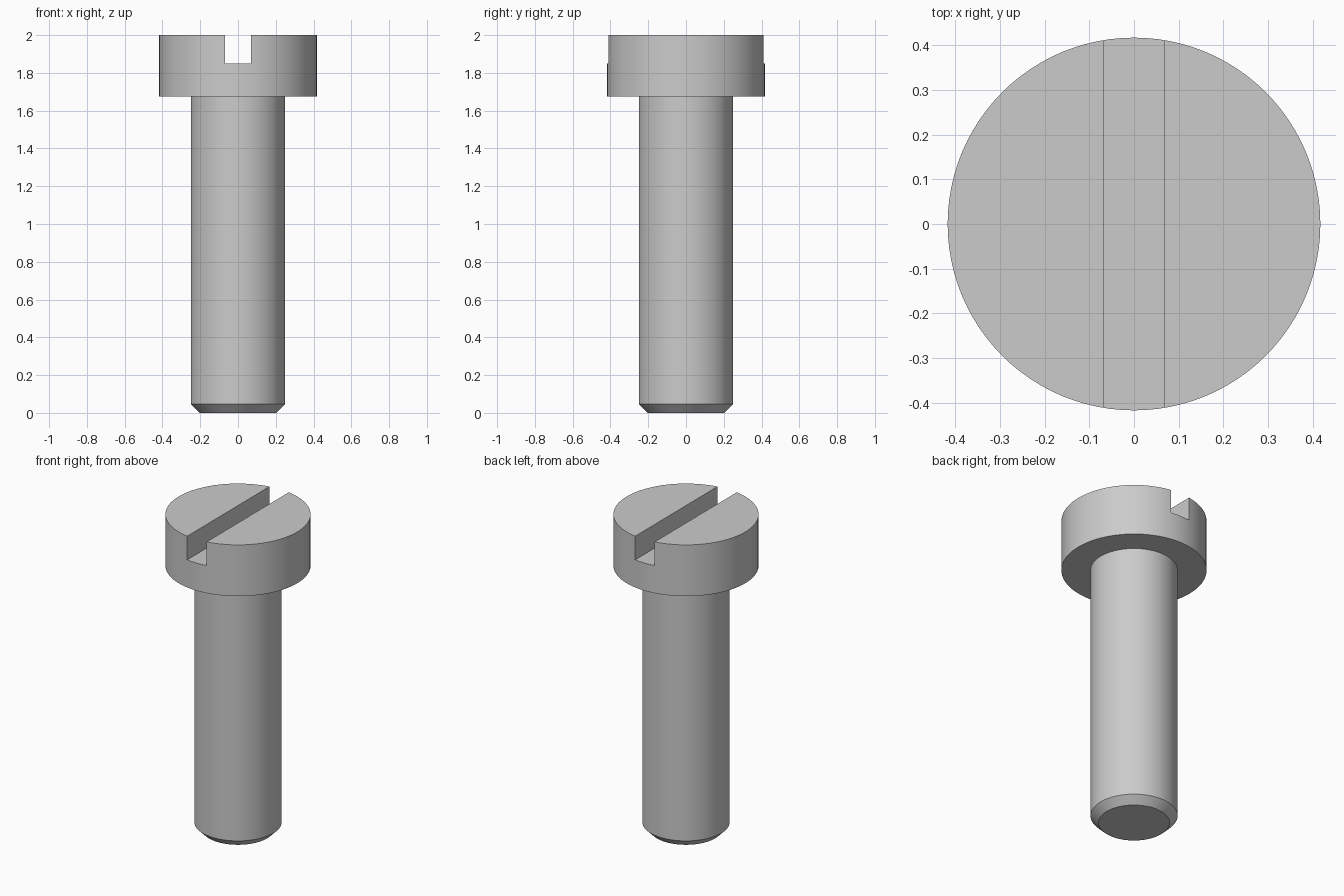
import bpy
import bmesh
from math import radians, tau
from mathutils import Matrix, Vector

if "Cube" in bpy.data.objects:
    bpy.data.objects.remove(bpy.data.objects["Cube"])

HEAD_R, HEAD_Z, TOP = 0.417, 1.675, 2.0
SHANK_R, CHAMFER = 0.25, 0.046
SLOT_W, SLOT_Z = 0.136, 1.85
SEGMENTS = 96

steel = bpy.data.materials.new("steel grey")
steel.use_nodes = True
grey = (0.6, 0.6, 0.6, 1)
steel.diffuse_color = grey
steel.node_tree.nodes["Principled BSDF"].inputs["Base Color"].default_value = grey


def add_object(name, bm):
    bmesh.ops.recalc_face_normals(bm, faces=bm.faces)
    mesh = bpy.data.meshes.new(name)
    bm.to_mesh(mesh)
    bm.free()
    mesh.materials.append(steel)
    obj = bpy.data.objects.new(name, mesh)
    bpy.context.collection.objects.link(obj)
    return obj


# Screw body: a revolved outline with flat end caps
outline = [
    (SHANK_R - CHAMFER, 0),
    (SHANK_R, CHAMFER),
    (SHANK_R, HEAD_Z),
    (HEAD_R, HEAD_Z),
    (HEAD_R, TOP),
]
bm = bmesh.new()
verts = [bm.verts.new((r, 0, z)) for r, z in outline]
edges = [bm.edges.new(pair) for pair in zip(verts, verts[1:])]
bmesh.ops.spin(bm, geom=verts + edges, cent=(0, 0, 0), axis=(0, 0, 1),
               angle=tau, steps=SEGMENTS, use_merge=True)
bmesh.ops.remove_doubles(bm, verts=bm.verts, dist=0.0001)
bmesh.ops.holes_fill(bm, edges=[e for e in bm.edges if e.is_boundary], sides=0)
screw = add_object("slotted_screw", bm)

# Driver slot, cut straight through the head from front to back
bm = bmesh.new()
depth = 2 * (TOP - SLOT_Z)
bmesh.ops.create_cube(bm, size=1, matrix=Matrix.Translation((0, 0, TOP))
                      @ Matrix.Diagonal(Vector((SLOT_W, 2, depth, 1))))
cutter = add_object("slot_cutter", bm)
cutter.hide_render = True

slot = screw.modifiers.new("driver slot", "BOOLEAN")
slot.operation = "DIFFERENCE"
slot.solver = "EXACT"
slot.object = cutter

bpy.ops.object.select_all(action="DESELECT")
screw.select_set(True)
bpy.context.view_layer.objects.active = screw
bpy.ops.object.modifier_apply(modifier=slot.name)
bpy.data.objects.remove(cutter)

# Smooth round walls, crisp rims
bpy.ops.object.shade_smooth_by_angle(angle=radians(30))
